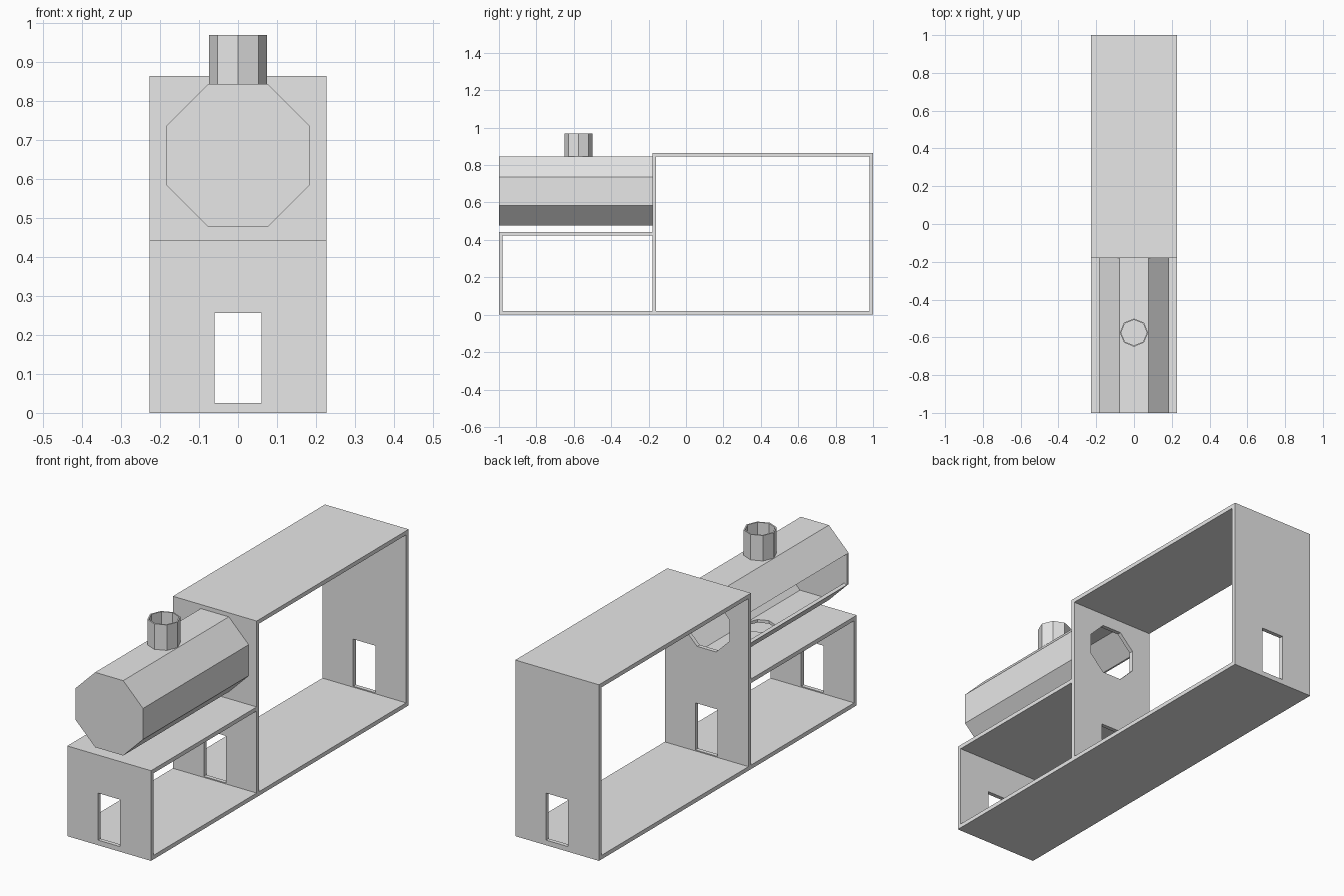
import bpy, bmesh, math
from mathutils import Vector

cube = bpy.data.objects.get("Cube")
if cube:
    bpy.data.objects.remove(cube, do_unlink=True)

gray = bpy.data.materials.new("plain_gray")
gray.use_nodes = True
gray.diffuse_color = (0.8, 0.8, 0.8, 1)
gray.node_tree.nodes["Principled BSDF"].inputs["Base Color"].default_value = (0.8, 0.8, 0.8, 1)

HALF_W = 0.2275          # half width of the whole body
T = 0.02                 # panel thickness
BARREL_Z = 0.661         # height of the boiler axis
APOTHEM = 0.184          # boiler axis to its flat sides


def prism(name, profile, to_3d, start, end):
    """Extrude a closed 2D profile from start to end."""
    bm = bmesh.new()
    base = bm.faces.new([bm.verts.new(to_3d(u, v, start)) for u, v in profile])
    grown = bmesh.ops.extrude_face_region(bm, geom=[base])["geom"]
    shift = Vector(to_3d(0, 0, end)) - Vector(to_3d(0, 0, start))
    bmesh.ops.translate(bm, verts=[g for g in grown if isinstance(g, bmesh.types.BMVert)], vec=shift)
    bmesh.ops.recalc_face_normals(bm, faces=bm.faces)
    mesh = bpy.data.meshes.new(name)
    bm.to_mesh(mesh)
    bm.free()
    mesh.materials.append(gray)
    obj = bpy.data.objects.new(name, mesh)
    bpy.context.collection.objects.link(obj)
    return obj


def along_y(u, v, w):
    return (u, w, v)


def along_z(u, v, w):
    return (u, v, w)


def panel(name, y0, y1, z0, z1, half=HALF_W):
    rect = [(-half, z0), (half, z0), (half, z1), (-half, z1)]
    return prism(name, rect, along_y, y0, y1)


def octagon(radius, first_angle, cu=0, cv=0):
    angles = [first_angle + i * math.pi / 4 for i in range(8)]
    return [(cu + radius * math.cos(a), cv + radius * math.sin(a)) for a in angles]


def flat_octagon(apothem):
    """Boiler section, starting above the right side and ending below it."""
    start = math.pi + math.pi / 8
    return octagon(apothem / math.cos(math.pi / 8), start, 0, BARREL_Z)


def cutter(obj):
    obj.hide_render = True
    obj.display_type = 'WIRE'
    obj.hide_set(True)
    return obj


def cut(obj, tool):
    mod = obj.modifiers.new("opening", 'BOOLEAN')
    mod.operation = 'DIFFERENCE'
    mod.solver = 'EXACT'
    mod.object = tool


# Floor and roofs
panel("floor", -1, 1, 0, T)
panel("front_roof", -1, -0.18, 0.443 - T, 0.443)
panel("cabin_roof", -0.18, 1, 0.865 - T, 0.865)

# Upright walls with aligned doorways
front_wall = panel("front_wall", -1, -1 + T, T, 0.443 - T)
middle_wall = panel("middle_wall", -0.18, -0.18 + T, T, 0.865 - T)
back_wall = panel("back_wall", 1 - T, 1, T, 0.865 - T)
door = cutter(panel("doorway_cutter", -1.2, 1.2, 0.025, 0.256, 0.06))
for wall in (front_wall, middle_wall, back_wall):
    cut(wall, door)

# Octagonal opening from the cabin into the boiler
cut(middle_wall, cutter(prism("boiler_opening_cutter", flat_octagon(0.125), along_y, -0.25, -0.1)))

# Boiler shell, open along its right side, and its front cap
shell_profile = flat_octagon(APOTHEM) + flat_octagon(APOTHEM - 0.015)[::-1]
boiler = prism("boiler_shell", shell_profile, along_y, -0.985, -0.18)
prism("boiler_front_cap", flat_octagon(APOTHEM), along_y, -1, -0.985)

# Chimney tube, its bore passing through the boiler
CHIMNEY_Y = -0.575
chimney = prism("chimney", octagon(0.075, 0, 0, CHIMNEY_Y), along_z, 0.84, 0.97)
bore = cutter(prism("chimney_bore_cutter", octagon(0.068, 0, 0, CHIMNEY_Y), along_z, 0.46, 1.1))
cut(chimney, bore)
cut(boiler, bore)
